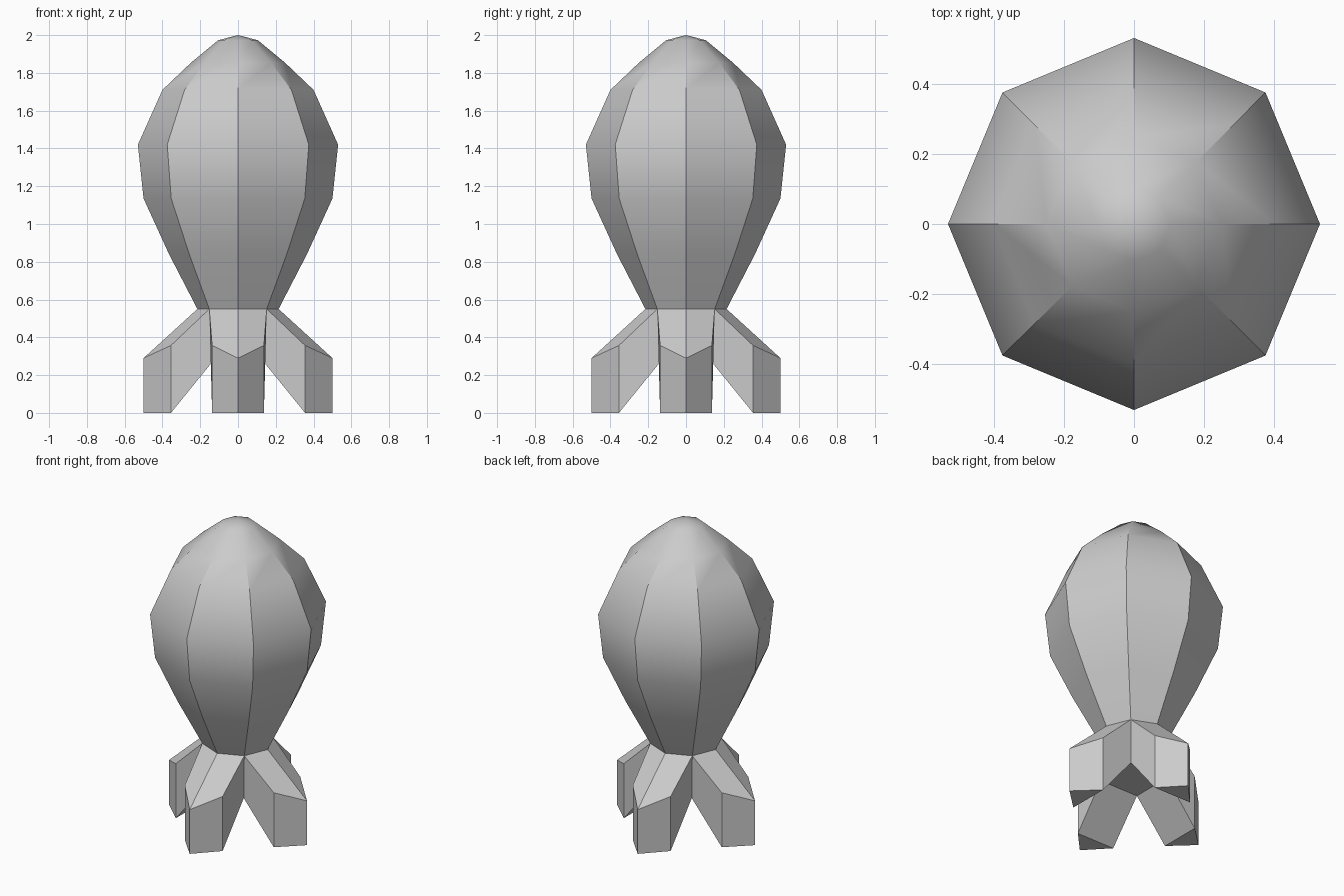
import bpy, bmesh
from math import pi, sin, cos, radians
from mathutils import Matrix

if "Cube" in bpy.data.objects:
    bpy.data.objects.remove(bpy.data.objects["Cube"])

SIDES = 8


def finish(name, bm):
    bmesh.ops.remove_doubles(bm, verts=bm.verts[:], dist=0.0005)
    bmesh.ops.recalc_face_normals(bm, faces=bm.faces[:])
    mesh = bpy.data.meshes.new(name)
    bm.to_mesh(mesh)
    bm.free()
    ob = bpy.data.objects.new(name, mesh)
    bpy.context.collection.objects.link(ob)
    bpy.ops.object.select_all(action='DESELECT')
    ob.select_set(True)
    bpy.context.view_layer.objects.active = ob
    bpy.ops.object.shade_smooth_by_angle(angle=radians(30))
    return ob


# Body: eight-sided lathe, open at the waist where the fins join
profile = [(0.215, 0.55), (0.365, 0.84), (0.50, 1.135), (0.53, 1.42),
           (0.40, 1.71), (0.25, 1.853), (0.105, 1.973)]
bm = bmesh.new()
rings = [[bm.verts.new((r * cos(2 * pi * i / SIDES), r * sin(2 * pi * i / SIDES), z))
          for i in range(SIDES)] for r, z in profile]
for low, high in zip(rings, rings[1:]):
    for i in range(SIDES):
        j = (i + 1) % SIDES
        bm.faces.new((low[i], low[j], high[j], high[i]))
tip = bm.verts.new((0, 0, 2.0))
for i in range(SIDES):
    bm.faces.new((rings[-1][i], rings[-1][(i + 1) % SIDES], tip))
finish("body", bm)

# Fins: one wedge-shaped fin repeated four times around the waist
bm = bmesh.new()
w = 0.215 * cos(pi / 4)
for k in range(4):
    turn = Matrix.Rotation(k * pi / 2, 4, 'Z')

    def v(x, y, z):
        return bm.verts.new(turn @ Matrix.Translation((x, y, z)).to_translation())

    ridge, outer_top, outer_low = v(0.215, 0, 0.55), v(0.50, 0, 0.29), v(0.50, 0, 0)
    sides = []
    for s in (-1, 1):
        root, top = v(w, s * w, 0.55), v(0.355, s * 0.137, 0.357)
        low, cleft = v(0.355, s * 0.137, 0), v(0.14, s * 0.14, 0.265)
        bm.faces.new((ridge, outer_top, top, root))        # sloping top
        bm.faces.new((outer_top, outer_low, low, top))     # upright outer face
        bm.faces.new((root, top, low, cleft))              # side
        sides.append((low, cleft))
    (low_a, cleft_a), (low_b, cleft_b) = sides
    bm.faces.new((outer_low, low_a, low_b))                # foot
    bm.faces.new((low_a, cleft_a, cleft_b, low_b))         # underside
# Square underside between the fins
bm.faces.new([bm.verts.new((x, y, 0.265)) for x, y in
              ((-0.14, -0.14), (0.14, -0.14), (0.14, 0.14), (-0.14, 0.14))])
finish("tail_fins", bm)
